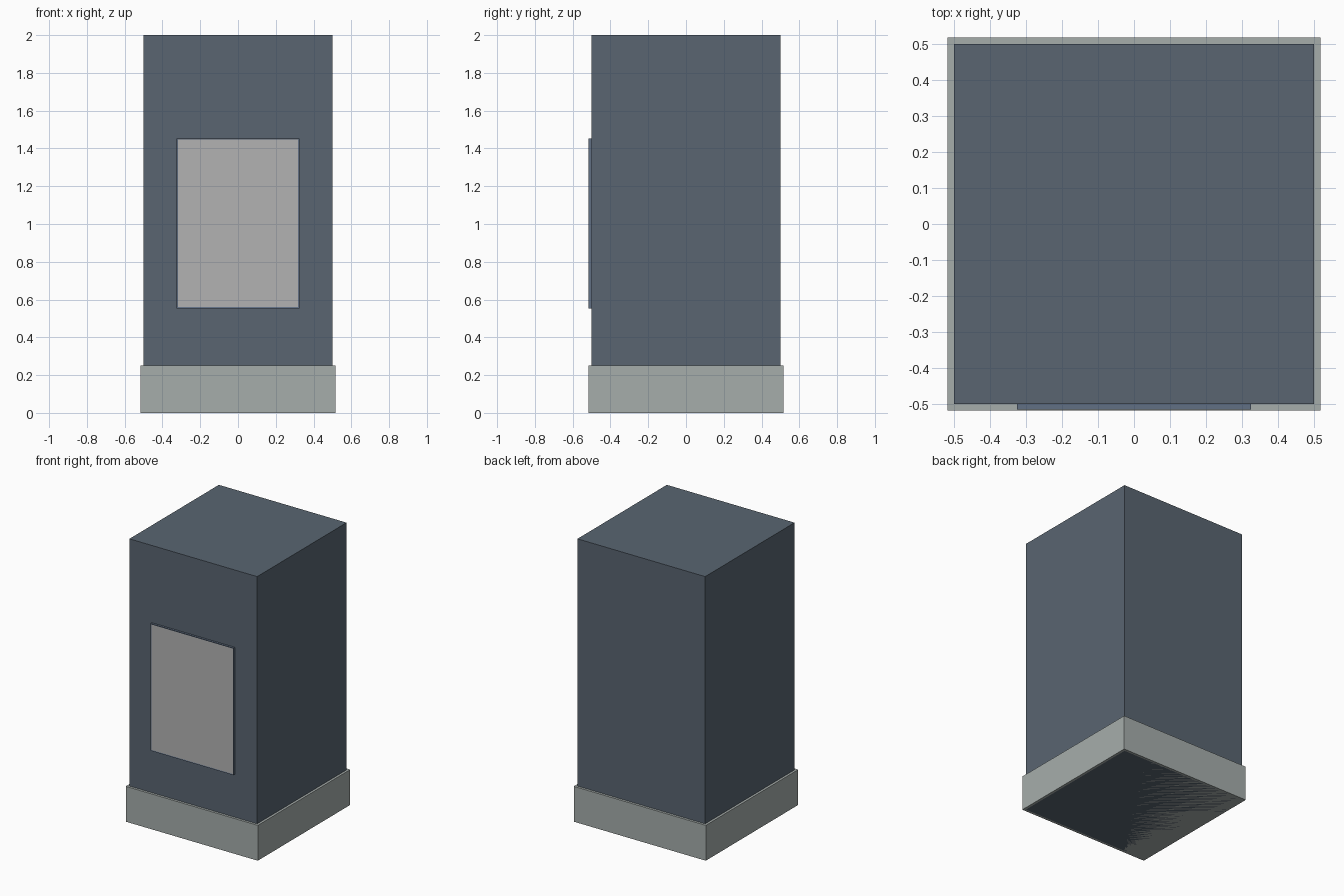
import bpy
import bmesh

if "Cube" in bpy.data.objects:
    bpy.data.objects.remove(bpy.data.objects["Cube"])


def material(name, rgb):
    m = bpy.data.materials.new(name)
    m.diffuse_color = (*rgb, 1)
    m.use_nodes = True
    m.node_tree.nodes["Principled BSDF"].inputs["Base Color"].default_value = m.diffuse_color
    return m


def box(name, lo, hi, mat):
    bm = bmesh.new()
    bmesh.ops.create_cube(bm, size=1)
    for v in bm.verts:
        v.co = [lo[i] + (v.co[i] + 0.5) * (hi[i] - lo[i]) for i in range(3)]
    mesh = bpy.data.meshes.new(name)
    ob = bpy.data.objects.new(name, mesh)
    bpy.context.collection.objects.link(ob)
    mesh.materials.append(mat)
    bm.to_mesh(mesh)
    bm.free()
    return ob


slate = material("slate", (0.10, 0.13, 0.165))
stone = material("stone", (0.38, 0.42, 0.41))
frame_blue = material("frame_blue", (0.12, 0.16, 0.23))
plate_grey = material("plate_grey", (0.45, 0.45, 0.45))

# Column body and the plinth around its foot
box("body", (-0.5, -0.5, 0), (0.5, 0.5, 2), slate)
box("plinth", (-0.517, -0.517, 0), (0.517, 0.517, 0.25), stone)

# Framed plate on the front: the front face is inset to leave a thin rim
frame = box("framed_plate", (-0.325, -0.515, 0.553), (0.325, -0.5, 1.453), frame_blue)
frame.data.materials.append(plate_grey)
bm = bmesh.new()
bm.from_mesh(frame.data)
bm.normal_update()
front = min(bm.faces, key=lambda f: f.calc_center_median().y)
bmesh.ops.inset_region(bm, faces=[front], thickness=0.009, depth=-0.002)
front.material_index = 1
bm.to_mesh(frame.data)
bm.free()
